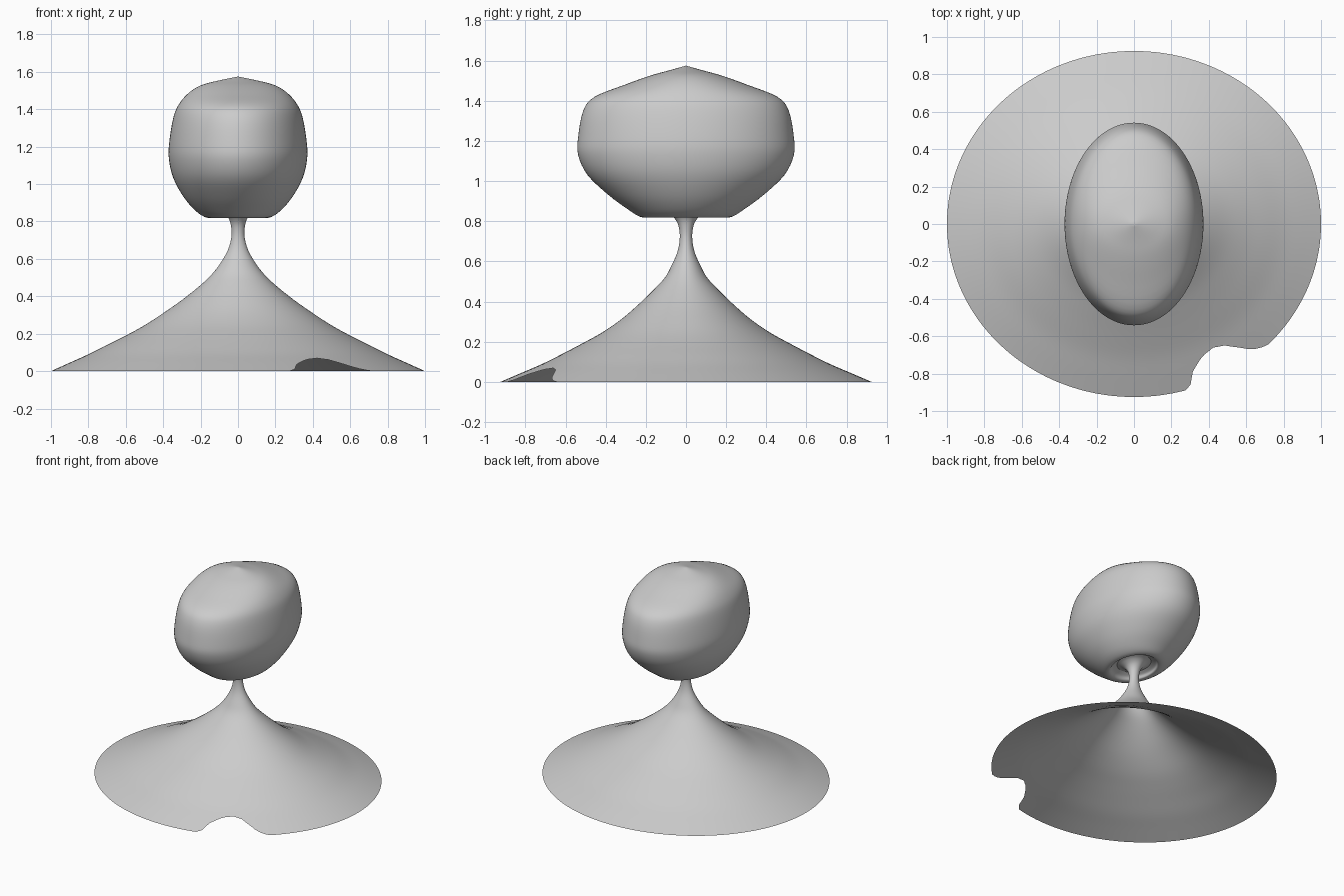
import bpy, bmesh, math

if "Cube" in bpy.data.objects:
    bpy.data.objects.remove(bpy.data.objects["Cube"])

SEG = 180

# rows are (z, x radius, y radius)
BASE = [(0, 1.0, .925), (.045, .9, .82), (.09, .8, .715), (.14, .7, .615), (.19, .6, .52),
        (.245, .5, .42), (.31, .4, .325), (.38, .3, .243), (.46, .2, .16), (.52, .138, .105),
        (.58, .092, .072), (.65, .053, .042), (.72, .035, .031), (.78, .038, .038),
        (.82, .052, .062), (.845, .08, .095), (.855, .105, .13)]
HEAD = [(.855, .105, .13), (.84, .135, .165), (.82, .145, .195), (.825, .18, .235),
        (.86, .23, .29), (.93, .29, .385), (1.03, .345, .49), (1.13, .369, .537),
        (1.22, .368, .537), (1.35, .347, .512), (1.42, .32, .455), (1.48, .272, .305),
        (1.525, .205, .18), (1.55, .12, .09), (1.575, 0, 0)]

# rim bite: (angle in degrees, remaining share of the radius)
BITE = [(-73.5, 1), (-71.5, .972), (-70.8, .93), (-69, .905), (-65, .862), (-60, .846),
        (-56, .865), (-52.5, .91), (-49.5, .958), (-47, .985), (-44, 1)]


def smooth_rows(rows, n=4):
    """Catmull-Rom curve through the profile rows"""
    out = []
    for i in range(len(rows) - 1):
        p0, p1 = rows[max(i - 1, 0)], rows[i]
        p2, p3 = rows[i + 1], rows[min(i + 2, len(rows) - 1)]
        for k in range(n):
            t = k / n
            out.append(tuple(.5 * (2 * b + (c - a) * t + (2 * a - 5 * b + 4 * c - d) * t * t
                                   + (3 * b - a - 3 * c + d) * t ** 3)
                             for a, b, c, d in zip(p0, p1, p2, p3)))
    return out + [rows[-1]]


def bite_at(deg):
    for (a, s), (b, u) in zip(BITE, BITE[1:]):
        if a <= deg <= b:
            return s + (u - s) * (deg - a) / (b - a)
    return 1.0


def row_at(rows, rx):
    """Profile row where the x radius has shrunk to rx"""
    for p, q in zip(rows, rows[1:]):
        if p[1] >= rx >= q[1]:
            t = (p[1] - rx) / (p[1] - q[1])
            return tuple(a + (b - a) * t for a, b in zip(p, q))
    return rows[0]


def loft(name, rows, bite=False):
    bm = bmesh.new()
    rows = smooth_rows(rows)
    rings = []
    for row in rows:
        ring = []
        for j in range(SEG):
            ang = j * 2 * math.pi / SEG - math.pi
            z, rx, ry = row
            if bite:
                limit = bite_at(math.degrees(ang))
                if rx > limit:
                    z, rx, ry = row_at(rows, limit)
            ring.append(bm.verts.new((rx * math.cos(ang), ry * math.sin(ang), z)))
        rings.append(ring)
    for lo, hi in zip(rings, rings[1:]):
        for j in range(SEG):
            k = (j + 1) % SEG
            bm.faces.new((lo[j], lo[k], hi[k], hi[j]))
    bmesh.ops.remove_doubles(bm, verts=bm.verts, dist=1e-5)
    for f in bm.faces:
        f.smooth = True
    mesh = bpy.data.meshes.new(name)
    bm.to_mesh(mesh)
    bm.free()
    obj = bpy.data.objects.new(name, mesh)
    bpy.context.collection.objects.link(obj)
    return obj


# hollow flared foot and thin neck, with the bite in its rim
loft("flared_base", BASE, bite=True)
# oval knob whose underside dips in around the neck
loft("oval_knob", HEAD)
